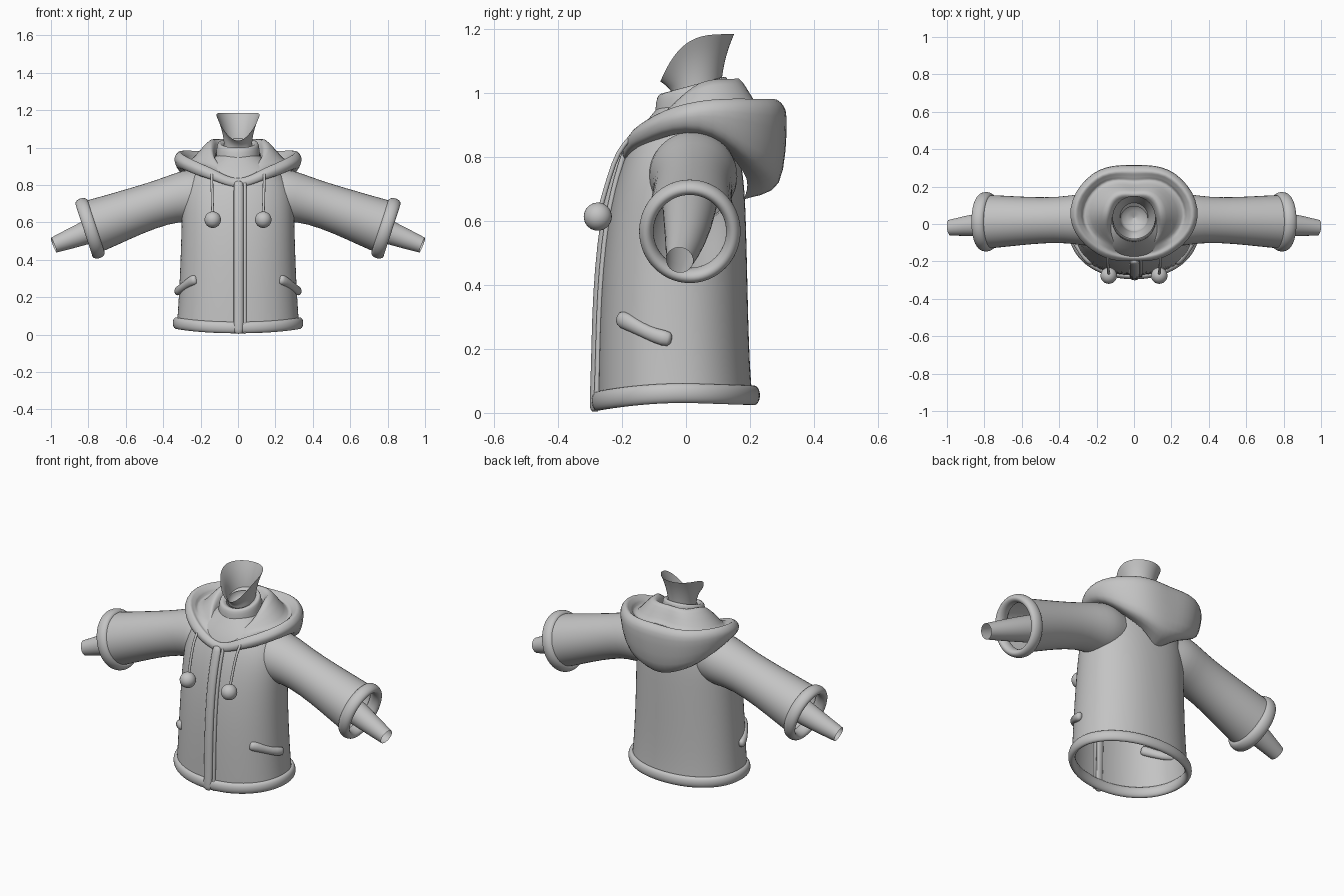
import bpy, math
from mathutils import Vector

if "Cube" in bpy.data.objects:
    bpy.data.objects.remove(bpy.data.objects["Cube"])

grey = bpy.data.materials.new("plain_grey")
grey.diffuse_color = (0.55, 0.55, 0.55, 1)
grey.use_nodes = True
grey.node_tree.nodes["Principled BSDF"].inputs["Base Color"].default_value = grey.diffuse_color


def loft(name, rings, wrap=False, level=1):
    """Skin a list of closed rings; wrap joins the last ring to the first."""
    n, m = len(rings[0]), len(rings)
    verts = [tuple(p) for r in rings for p in r]
    faces = []
    for i in range(m if wrap else m - 1):
        k = (i + 1) % m
        for j in range(n):
            l = (j + 1) % n
            faces.append((i * n + j, i * n + l, k * n + l, k * n + j))
    return finish(name, verts, faces, level)


def finish(name, verts, faces, level):
    me = bpy.data.meshes.new(name)
    me.from_pydata(verts, [], faces)
    me.materials.append(grey)
    for p in me.polygons:
        p.use_smooth = True
    ob = bpy.data.objects.new(name, me)
    bpy.context.collection.objects.link(ob)
    if level:
        s = ob.modifiers.new("smooth", 'SUBSURF')
        s.levels = s.render_levels = level
    return ob


def cr(a, b, c, d, t):
    """Catmull-Rom blend of four values."""
    return 0.5 * (2 * b + (c - a) * t + (2 * a - 5 * b + 4 * c - d) * t * t
                  + (3 * b - a - 3 * c + d) * t ** 3)


def tube(name, pts, radii, side=Vector((0, 1, 0)), n=20, flat=1.0, closed=False, cap=False):
    """Round tube along a path; flat scales the thickness along the second axis."""
    pts = [Vector(p) for p in pts]
    rings = []
    for i, p in enumerate(pts):
        if closed:
            d = pts[(i + 1) % len(pts)] - pts[i - 1]
        else:
            d = pts[min(i + 1, len(pts) - 1)] - pts[max(i - 1, 0)]
        d.normalize()
        u = (side - d * side.dot(d)).normalized()
        v = d.cross(u)
        r = radii[i] if isinstance(radii, (list, tuple)) else radii
        rings.append([p + u * r * math.cos(2 * math.pi * k / n)
                      + v * r * flat * math.sin(2 * math.pi * k / n) for k in range(n)])
    if cap:
        rings = [[pts[0]] * n] + rings + [[pts[-1]] * n]
    return loft(name, rings, closed)


def oval(z, hw, yf, yb, n=40, e=2.2):
    """Horizontal rounded oval between a front and a back y."""
    out = []
    for k in range(n):
        a = 2 * math.pi * k / n
        c, s = math.cos(a), math.sin(a)
        out.append((hw * math.copysign(abs(s) ** (2 / e), s),
                    (yf + yb) / 2 - (yb - yf) / 2 * math.copysign(abs(c) ** (2 / e), c), z))
    return out


# jacket body, open at the bottom
body = [(.05, .328, -.275, .208), (.15, .32, -.274, .2), (.3, .312, -.27, .195),
        (.45, .306, -.262, .192), (.6, .302, -.245, .188), (.7, .3, -.224, .184),
        (.78, .287, -.2, .174), (.85, .25, -.17, .158), (.9, .19, -.135, .14),
        (.96, .11, -.085, .13)]
loft("jacket_body", [oval(*b) for b in body])

# rounded hem, dipping at the front
hem = []
for x, y, z in oval(0, .332, -.278, .214, e=2.1):
    hem.append((x, y, .062 - (.025 * (-y / .278) ** 2 if y < 0 else .007 * y / .21)))
tube("hem_trim", hem, .032, side=Vector((0, 0, 1)), n=12, flat=.6, closed=True)

# front placket running over the hem, and the edge beside it
front = [(.004, -.286), (.05, -.285), (.15, -.281), (.3, -.278), (.45, -.27), (.6, -.253),
         (.7, -.232), (.77, -.212), (.82, -.196)]
tube("front_placket", [(.003, y, z) for z, y in front], .027, side=Vector((1, 0, 0)),
     n=12, flat=.62, cap=True)
tube("placket_edge", [(.037, y + .006, z) for z, y in front], .01,
     side=Vector((1, 0, 0)), n=8, cap=True)

# hood: radius and height profiles every 45 degrees from front to back
keys = [
    [(.18, .83), (.188, .836), (.195, .835), (.207, .832), (.222, .835), (.238, .815), (.233, .79), (.2, .785)],
    [(.15, .905), (.168, .93), (.2, .905), (.232, .895), (.255, .905), (.28, .88), (.27, .845), (.23, .84)],
    [(.115, .975), (.15, 1.03), (.255, .93), (.285, .955), (.315, .975), (.34, .94), (.32, .888), (.26, .87)],
    [(.105, 1.0), (.15, 1.045), (.23, .955), (.26, .965), (.29, .982), (.318, .93), (.288, .775), (.2, .75)],
    [(.09, 1.02), (.125, 1.045), (.18, .965), (.21, .968), (.245, .978), (.275, .92), (.25, .72), (.14, .668)]]


def key(i):
    i %= 8
    return keys[i if i < 5 else 8 - i]


cols, N, S = [], 48, 4
for k in range(N):
    f = k * 8 / N
    i, t = int(f), f - int(f)
    prof = [tuple(cr(key(i - 1)[j][q], key(i)[j][q], key(i + 1)[j][q], key(i + 2)[j][q], t)
                  for q in (0, 1)) for j in range(8)]
    a = 2 * math.pi * k / N
    col = []
    for j in range(7):
        w = [prof[max(0, min(7, j + o))] for o in (-1, 0, 1, 2)]
        for s in range(S if j < 6 else S + 1):
            r, z = (cr(*[p[q] for p in w], s / S) for q in (0, 1))
            col.append((r * math.sin(a), .04 - r * math.cos(a), z))
    cols.append(col)
L = len(cols[0])
finish("hood", [p for c in cols for p in c],
       [(k * L + j, k * L + j + 1, (k + 1) % N * L + j + 1, (k + 1) % N * L + j)
        for k in range(N) for j in range(L - 1)], 0)

# shirt collar, tilted forward
collar = []
for r, z in [(.118, .95), (.116, .99), (.112, 1.02), (.1, 1.033), (.075, 1.015)]:
    collar.append([(x, y, z + .27 * (y - .03)) for x, y, _ in oval(0, r, .02 - r, .02 + r, 32, 2)])
loft("shirt_collar", collar)

# flared neck, cut low at the front, closed at its base
neck = [[(0, .035, .95)] * 32]
for s in range(7):
    t = s / 6
    ring = []
    for k in range(32):
        a = 2 * math.pi * k / 32
        top = 1.185 - .15 * ((1 + math.cos(a)) / 2) ** 3.8
        r = .074 + .042 * t ** 2.2
        ring.append((r * math.sin(a), .035 - r * math.cos(a), .98 + (top - .98) * t))
    neck.append(ring)
loft("neck", neck)

for sx, tag in ((1, "left"), (-1, "right")):
    # sleeve
    tube(tag + "_sleeve", [(sx * x, y, z) for x, y, z in
         [(.18, .02, .748), (.24, .022, .745), (.3, .025, .735), (.4, .022, .71),
          (.55, .018, .66), (.68, .015, .612), (.785, .012, .574)]],
         [.13, .143, .137, .122, .127, .138, .146])
    # cuff ring facing down the arm
    ax = Vector((sx * .95, 0, -.31)).normalized()
    up = Vector((0, 1, 0)).cross(ax)
    c = Vector((sx * .791, .012, .568))
    ring = [c + Vector((0, 1, 0)) * math.cos(a) * .137 + up * math.sin(a) * .146
            for a in (2 * math.pi * k / 32 for k in range(32))]
    tube(tag + "_cuff", ring, .036, side=ax, n=12, flat=.66, closed=True)
    # bare arm, open at the wrist
    tube(tag + "_arm", [(sx * .3, .015, .73), (sx * .55, .012, .65),
                        (sx * .81, 0, .545), (sx * .985, -.02, .478)],
         [.095, .088, .066, .043])
    # drawstring and its ball
    tube(tag + "_drawstring", [(sx * .14, -.175, .86), (sx * .14, -.212, .82),
                               (sx * .138, -.24, .74), (sx * .135, -.268, .64)],
         .008, side=Vector((1, 0, 0)), n=8)
    bpy.ops.mesh.primitive_uv_sphere_add(segments=24, ring_count=16, radius=.044,
                                         location=(sx * .135, -.276, .614))
    ball = bpy.context.object
    ball.name = tag + "_drawstring_ball"
    ball.data.materials.append(grey)
    bpy.ops.object.shade_smooth()
    # slanted pocket welt
    tube(tag + "_pocket_welt", [(sx * x, y, z) for x, y, z in
         [(.222, -.208, .296), (.25, -.186, .287), (.285, -.143, .262),
          (.314, -.095, .24), (.325, -.046, .229)]],
         [.029, .029, .022, .024, .029], side=Vector((0, 0, 1)), n=10, flat=.8, cap=True)
